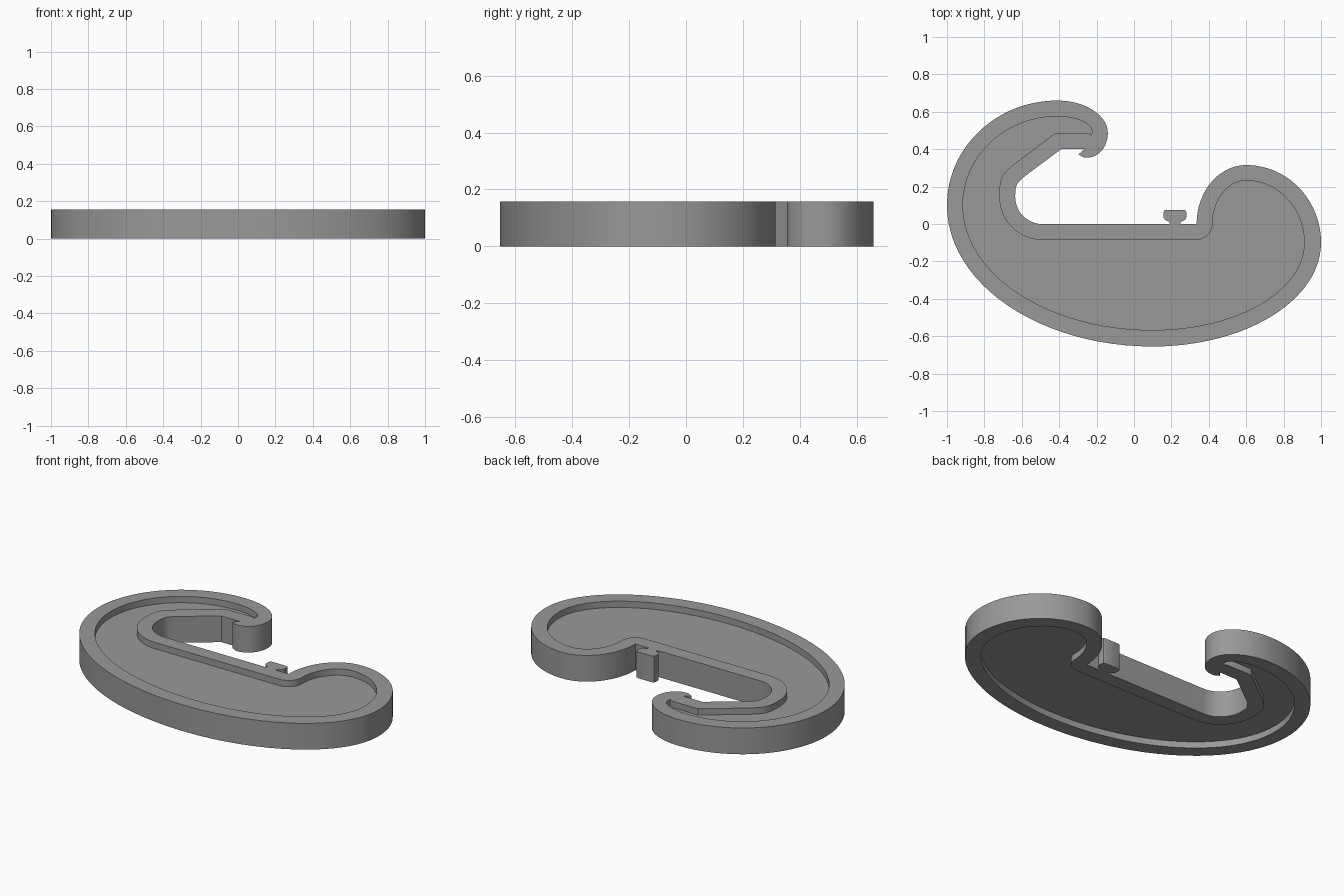
import bpy, bmesh
from mathutils import Vector
from mathutils.geometry import interpolate_bezier

if "Cube" in bpy.data.objects:
    bpy.data.objects.remove(bpy.data.objects["Cube"])

HEIGHT, DEPTH, K = 0.157, 0.038, 0.5523

grey = bpy.data.materials.new("plain grey")
grey.diffuse_color = (0.32, 0.32, 0.32, 1)
grey.use_nodes = True
grey.node_tree.nodes["Principled BSDF"].inputs["Base Color"].default_value = grey.diffuse_color


def outline(nodes):
    """Closed outline from (x, y, leaving, arriving); directions scale the
    curve handles, and None on either side gives a straight edge."""
    pts = []
    for a, b in zip(nodes, nodes[1:] + nodes[:1]):
        p, q = Vector((a[0], a[1], 0)), Vector((b[0], b[1], 0))
        if a[2] is None or b[3] is None:
            pts.append(p)
            continue
        d = q - p
        # handle length follows the span along each tangent
        t0, t1 = Vector((*a[2], 0)).normalized(), Vector((*b[3], 0)).normalized()
        h0 = p + t0 * abs(d.dot(t0)) * K
        h1 = q - t1 * abs(d.dot(t1)) * K
        pts += interpolate_bezier(p, h0, h1, q, 25)[:-1]
    return pts


def prism(name, pts, z0, z1):
    bm = bmesh.new()
    face = bm.faces.new([bm.verts.new((p.x, p.y, z0)) for p in pts])
    side = bmesh.ops.extrude_face_region(bm, geom=[face])
    top = [v for v in side["geom"] if isinstance(v, bmesh.types.BMVert)]
    bmesh.ops.translate(bm, verts=top, vec=(0, 0, z1 - z0))
    bmesh.ops.recalc_face_normals(bm, faces=bm.faces)
    mesh = bpy.data.meshes.new(name)
    bm.to_mesh(mesh)
    bm.free()
    mesh.materials.append(grey)
    obj = bpy.data.objects.new(name, mesh)
    bpy.context.collection.objects.link(obj)
    return obj


L, R, U, D = (-1, 0), (1, 0), (0, 1), (0, -1)
SLOPE = (0.78, 0.62)

# Outer edge, counter-clockwise from the top of the hook
body_edge = outline([
    (-0.41, 0.66, L, L), (-1.0, 0.10, D, D), (0.10, -0.655, R, R),
    (1.0, -0.10, U, U), (0.60, 0.315, L, L),
    (0.335, 0.0, None, D), (-0.49, 0.0, L, None),
    (-0.635, 0.145, U, U), (-0.58, 0.258, None, SLOPE),
    (-0.39, 0.40, None, None), (-0.265, 0.40, None, None),
    (-0.297, 0.372, (1, -0.5), None), (-0.25, 0.355, R, R),
    (-0.14, 0.485, U, U)])

# Edge of the sunken panel, one rim width inside the body
panel_edge = outline([
    (-0.41, 0.575, L, L), (-0.915, 0.10, D, D), (0.10, -0.567, R, R),
    (0.91, -0.10, U, U), (0.60, 0.232, L, L),
    (0.42, 0.0, D, D), (0.33, -0.085, None, L), (-0.49, -0.085, L, None),
    (-0.72, 0.145, U, U), (-0.635, 0.325, None, SLOPE),
    (-0.42, 0.487, None, None), (-0.25, 0.487, None, None),
    (-0.228, 0.475, U, None), (-0.225, 0.495, U, U)])

body = prism("hook_body", body_edge, 0, HEIGHT)

# Sunken panels on both faces
for name, z0, z1 in (("lower_pocket_cutter", -0.1, DEPTH),
                     ("upper_pocket_cutter", HEIGHT - DEPTH, HEIGHT + 0.1)):
    cutter = prism(name, panel_edge, z0, z1)
    cutter.hide_render = True
    cutter.hide_set(True)
    cut = body.modifiers.new(name, 'BOOLEAN')
    cut.operation, cut.solver, cut.object = 'DIFFERENCE', 'EXACT', cutter

# T-shaped catch standing on the straight inner edge
half = [(0.030, 0.0), (0.030, 0.012), (0.042, 0.016), (0.055, 0.024),
        (0.061, 0.035), (0.061, 0.062), (0.057, 0.072), (0.047, 0.076)]
catch = [Vector((0.219 + x, y, 0)) for x, y in half]
catch += [Vector((0.219 - x, y, 0)) for x, y in reversed(half)]
post = prism("catch_post", catch, 0, HEIGHT)

# Bake the pockets, then smooth the curved walls
bpy.context.view_layer.update()
baked = bpy.data.meshes.new_from_object(
    body.evaluated_get(bpy.context.evaluated_depsgraph_get()))
body.modifiers.clear()
body.data = baked
for name in ("lower_pocket_cutter", "upper_pocket_cutter"):
    bpy.data.objects.remove(bpy.data.objects[name])
for obj in (body, post):
    bpy.ops.object.select_all(action='DESELECT')
    obj.select_set(True)
    bpy.context.view_layer.objects.active = obj
    bpy.ops.object.shade_smooth_by_angle(angle=0.52)
